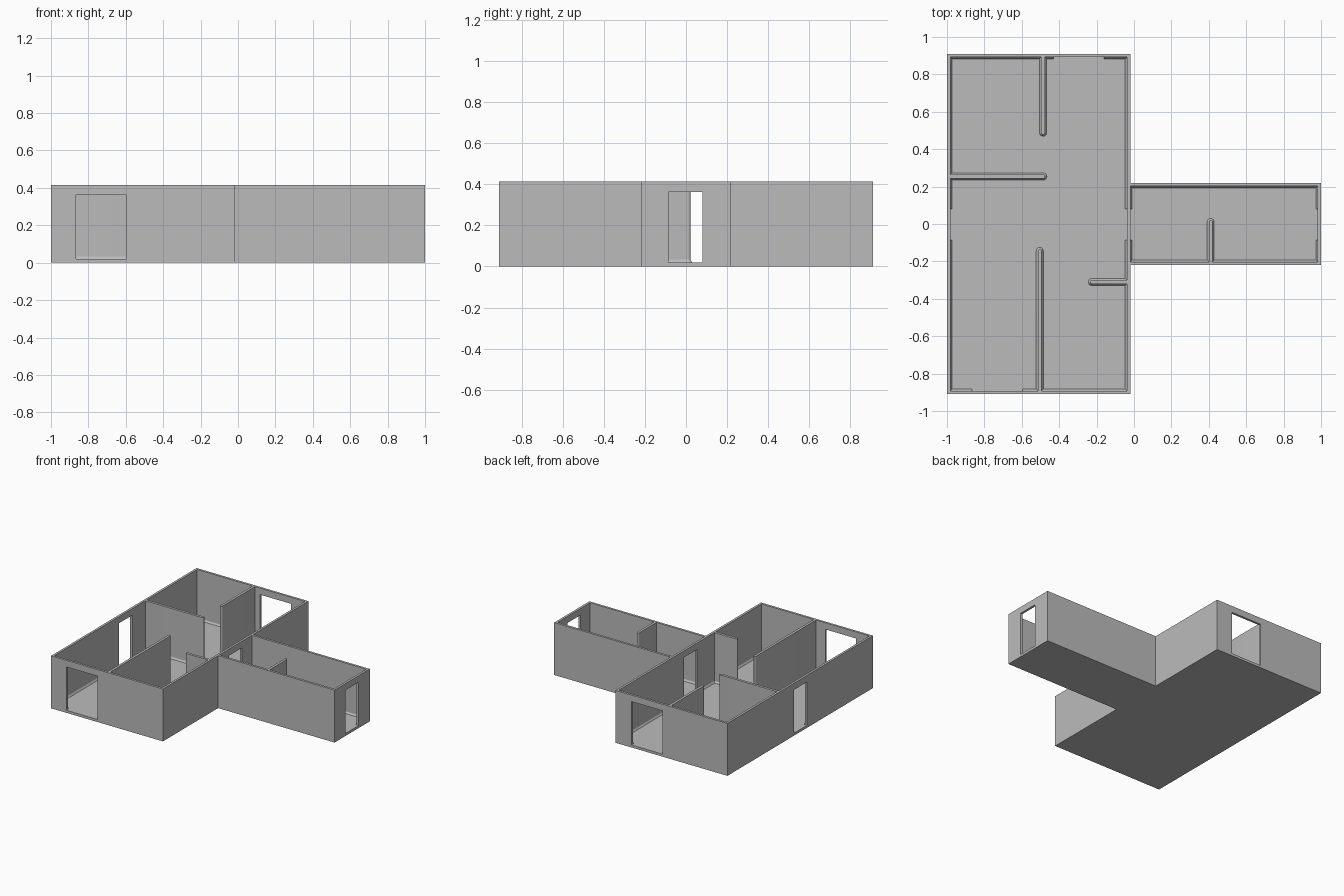
import bpy, bmesh, math
from mathutils import Vector

if "Cube" in bpy.data.objects:
    bpy.data.objects.remove(bpy.data.objects["Cube"], do_unlink=True)

HEIGHT = 0.415     # top of all walls
FLOOR = 0.02       # top of the floor slab
SKIRT = 0.009      # sloped foot along the walls
SKIRT_TOP = 0.033
WALL = 0.018
HALF = 0.01        # half thickness of partitions

grey = bpy.data.materials.new("wall grey")
grey.use_nodes = True
COLOUR = (0.5, 0.5, 0.5, 1)
grey.diffuse_color = COLOUR
grey.node_tree.nodes["Principled BSDF"].inputs["Base Color"].default_value = COLOUR


def loft(name, rings):
    """Closed solid through (outline, height) rings."""
    bm = bmesh.new()
    loops = [[bm.verts.new((x, y, z)) for x, y in pts] for pts, z in rings]
    n = len(loops[0])
    for low, high in zip(loops, loops[1:]):
        for i in range(n):
            j = (i + 1) % n
            bm.faces.new((low[i], low[j], high[j], high[i]))
    bm.faces.new(loops[0][::-1])
    bm.faces.new(loops[-1])
    bmesh.ops.recalc_face_normals(bm, faces=bm.faces)
    mesh = bpy.data.meshes.new(name)
    bm.to_mesh(mesh)
    bm.free()
    mesh.materials.append(grey)
    obj = bpy.data.objects.new(name, mesh)
    bpy.context.collection.objects.link(obj)
    return obj


def rect(x0, x1, y0, y1, inset=0):
    a, b, c, d = x0 + inset, x1 - inset, y0 + inset, y1 - inset
    return [(a, c), (b, c), (b, d), (a, d)]


def cut(target, cutter):
    mod = target.modifiers.new("cut", "BOOLEAN")
    mod.operation = "DIFFERENCE"
    mod.solver = "EXACT"
    mod.object = cutter
    cutter.hide_render = True
    bpy.context.view_layer.objects.active = target
    bpy.ops.object.modifier_apply(modifier=mod.name)
    bpy.data.objects.remove(cutter, do_unlink=True)


# House shell: main block with a side wing
LEFT, JOIN, RIGHT, DEPTH, WING = -1, -0.02, 1, 0.91, 0.22
outline = [(LEFT, -DEPTH), (JOIN, -DEPTH), (JOIN, -WING), (RIGHT, -WING),
           (RIGHT, WING), (JOIN, WING), (JOIN, DEPTH), (LEFT, DEPTH)]
shell = loft("house_shell", [(outline, 0), (outline, HEIGHT)])

# Hollow rooms with a sloped foot
rooms = [(LEFT + WALL, JOIN - WALL, -DEPTH + WALL, DEPTH - WALL),
         (JOIN, RIGHT - WALL, -WING + WALL, WING - WALL)]
for room in rooms:
    cut(shell, loft("room_cutter", [(rect(*room, SKIRT), FLOOR),
                                    (rect(*room), SKIRT_TOP),
                                    (rect(*room), HEIGHT + 0.1)]))

# Door openings: front, back, right side, between blocks, wing end
REACH = 0.04
doors = [(-0.865, -0.595, -DEPTH - REACH, -DEPTH + REACH),
         (-0.43, -0.16, DEPTH - REACH, DEPTH + REACH),
         (LEFT - REACH, LEFT + REACH, -0.085, 0.08),
         (JOIN - 0.05, JOIN + REACH, -0.085, 0.08),
         (RIGHT - REACH, RIGHT + REACH, -0.085, 0.08)]
for door in doors:
    cut(shell, loft("door_cutter", [(rect(*door), FLOOR), (rect(*door), 0.363)]))


def partition(name, start, end):
    """Thin wall with a round free end and a sloped foot."""
    a, b = Vector(start), Vector(end)
    along = (b - a).normalized()
    side = Vector((-along.y, along.x))

    def plan(extra):
        r = HALF + extra
        centre = b - along * (HALF + SKIRT)
        pts = [a + side * r]
        for i in range(13):
            t = math.pi * i / 12
            pts.append(centre + (side * math.cos(t) + along * math.sin(t)) * r)
        return [tuple(p) for p in pts + [a - side * r]]

    obj = loft(name, [(plan(SKIRT), FLOOR), (plan(0), SKIRT_TOP), (plan(0), HEIGHT)])
    bpy.ops.object.select_all(action="DESELECT")
    obj.select_set(True)
    bpy.context.view_layer.objects.active = obj
    bpy.ops.object.shade_smooth_by_angle(angle=math.radians(30))


# Inner partitions
partition("back_partition", (-0.486, DEPTH - WALL), (-0.486, 0.469))
partition("right_partition", (LEFT + WALL, 0.254), (-0.466, 0.254))
partition("front_partition", (-0.504, -DEPTH + WALL), (-0.504, -0.125))
partition("left_partition", (JOIN - WALL, -0.31), (-0.244, -0.31))
partition("wing_partition", (0.41, -WING + WALL), (0.41, 0.03))
